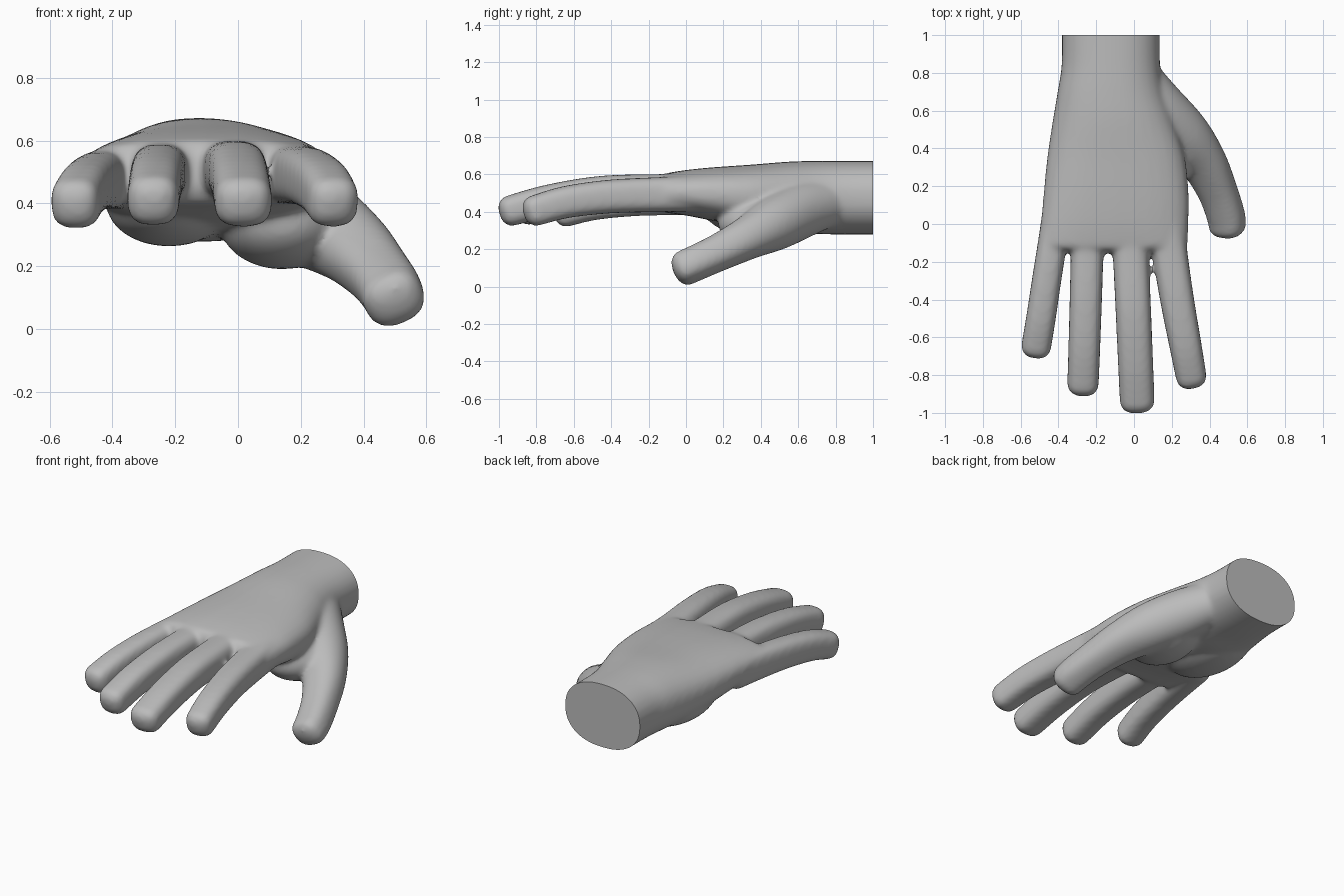
import bpy, bmesh, math
from mathutils import Vector

if "Cube" in bpy.data.objects:
    bpy.data.objects.remove(bpy.data.objects["Cube"])

skin = bpy.data.materials.new("plain grey")
skin.diffuse_color = (0.5, 0.5, 0.5, 1)
skin.use_nodes = True
skin.node_tree.nodes["Principled BSDF"].inputs["Base Color"].default_value = skin.diffuse_color
parts = []


def spline(keys, steps=5):
    """Smooth curve through section keys (x, y, z, half width, half height, squareness)."""
    keys = [Vector(k) for k in keys]
    out = []
    for i in range(len(keys) - 1):
        a, b = keys[max(i - 1, 0)], keys[i]
        c, d = keys[i + 1], keys[min(i + 2, len(keys) - 1)]
        for s in range(steps):
            t = s / steps
            out.append(0.5 * (2 * b + (c - a) * t + (2 * a - 5 * b + 4 * c - d) * t * t
                              + (3 * b - a - 3 * c + d) * t ** 3))
    return out + [keys[-1]]


def loft(name, keys, cap=0.0, straight=False, roll=0.0, sides=32):
    """Skin superellipse rings along a path; cap is the length of a rounded end."""
    secs = spline(keys)
    if cap:
        end, d = secs[-1], (secs[-1] - secs[-2]).to_3d().normalized()
        for a in (20, 40, 58, 74, 86):
            s, c = math.sin(math.radians(a)), math.cos(math.radians(a)) ** 0.8
            p = end.to_3d() + d * cap * s
            secs.append(Vector((*p, end[3] * c, end[4] * c, end[5])))
    bm = bmesh.new()
    rings = []
    for i, s in enumerate(secs):
        t = (secs[min(i + 1, len(secs) - 1)] - secs[max(i - 1, 0)]).to_3d().normalized()
        if straight:
            t = Vector((0, -1, 0))
        side = Vector((0, 0, 1)).cross(-t).normalized() * -1
        up = side.cross(t).normalized()
        if up.z < 0:
            up = -up
        side, up = (side * math.cos(roll) + up * math.sin(roll),
                    up * math.cos(roll) - side * math.sin(roll))
        ring = []
        for k in range(sides):
            a = 2 * math.pi * k / sides
            ca, sa = math.cos(a), math.sin(a)
            u = math.copysign(abs(ca) ** (2 / s[5]), ca) * s[3]
            v = math.copysign(abs(sa) ** (2 / s[5]), sa) * s[4]
            ring.append(bm.verts.new(s.to_3d() + side * u + up * v))
        rings.append(ring)
    for r, q in zip(rings, rings[1:]):
        for k in range(sides):
            bm.faces.new((r[k], r[(k + 1) % sides], q[(k + 1) % sides], q[k]))
    bm.faces.new(rings[0])
    bm.faces.new(rings[-1])
    bmesh.ops.recalc_face_normals(bm, faces=bm.faces)
    me = bpy.data.meshes.new(name)
    bm.to_mesh(me)
    bm.free()
    ob = bpy.data.objects.new(name, me)
    bpy.context.collection.objects.link(ob)
    parts.append(ob)


def blob(name, loc, scale):
    bpy.ops.mesh.primitive_uv_sphere_add(segments=32, ring_count=16, location=loc)
    ob = bpy.context.object
    ob.name, ob.scale = name, scale
    parts.append(ob)


# wrist and palm: y, left, right, bottom, top, squareness
palm = [(1.1, -.383, .138, .278, .672, 2.3), (.85, -.383, .138, .278, .672, 2.3),
        (.7, -.405, .16, .28, .672, 2.3), (.55, -.43, .21, .28, .668, 2.3),
        (.35, -.46, .27, .31, .652, 2.4), (.15, -.48, .29, .35, .638, 2.5),
        (0, -.493, .288, .38, .623, 2.6), (-.11, -.50, .285, .395, .605, 2.8)]
loft("palm", [((l + r) / 2, y, (b + t) / 2, (r - l) / 2, (t - b) / 2, n)
              for y, l, r, b, t, n in palm], cap=.045, straight=True)

# fingers: path points (x, y, z), half width at base and tip
fingers = {
    "little_finger": ([(-.40, .12, .48), (-.432, -.1, .475), (-.463, -.3, .465), (-.493, -.5, .44),
                       (-.518, -.65, .40)], .076, .079),
    "ring_finger": ([(-.235, .1, .5), (-.247, -.13, .497), (-.255, -.4, .49), (-.263, -.65, .46),
                     (-.27, -.85, .41)], .088, .083),
    "middle_finger": ([(-.03, .1, .51), (-.018, -.14, .507), (-.004, -.45, .502), (.008, -.73, .46),
                       (.017, -.94, .405)], .096, .092),
    "index_finger": ([(.16, .1, .5), (.185, -.12, .492), (.228, -.4, .482), (.272, -.64, .452),
                      (.303, -.81, .405)], .098, .081)}
for name, (path, w0, w1) in fingers.items():
    n = len(path) - 1
    loft(name, [(*p, w0 + (w1 - w0) * i / n, .098 - .016 * i / n, 2.9)
                for i, p in enumerate(path)], cap=.06)

# thumb and the fleshy mounds of the palm
loft("thumb", [(.02, .78, .46, .12, .13, 2), (.12, .62, .41, .15, .15, 2),
               (.255, .47, .335, .15, .145, 2), (.365, .33, .26, .125, .115, 2.2),
               (.44, .18, .185, .105, .098, 2.4), (.485, .05, .125, .1, .092, 2.5),
               (.495, -.01, .098, .098, .09, 2.5)], cap=.06, roll=math.radians(25))
blob("thumb_mound", (.14, .42, .34), (.2, .25, .15))
blob("heel_mound", (-.22, .42, .40), (.2, .32, .137))

# fuse into one smooth skin
bpy.ops.object.select_all(action='DESELECT')
for ob in parts:
    ob.select_set(True)
hand = parts[0]
bpy.context.view_layer.objects.active = hand
bpy.ops.object.join()
hand.name = "hand"
fuse = hand.modifiers.new("fuse", 'REMESH')
fuse.mode, fuse.voxel_size = 'VOXEL', 0.013
soft = hand.modifiers.new("soften", 'SMOOTH')
soft.factor, soft.iterations = 0.5, 14
for m in ("fuse", "soften"):
    bpy.ops.object.modifier_apply(modifier=m)

# flat cut at the wrist
bm = bmesh.new()
bm.from_mesh(hand.data)
cut = bmesh.ops.bisect_plane(bm, geom=bm.verts[:] + bm.edges[:] + bm.faces[:],
                             plane_co=(0, 1, 0), plane_no=(0, 1, 0), clear_outer=True)
bmesh.ops.contextual_create(bm, geom=[e for e in cut["geom_cut"] if isinstance(e, bmesh.types.BMEdge)])
bmesh.ops.recalc_face_normals(bm, faces=bm.faces)
bm.to_mesh(hand.data)
bm.free()
hand.data.materials.clear()
hand.data.materials.append(skin)
bpy.ops.object.shade_smooth_by_angle(angle=math.radians(50))
